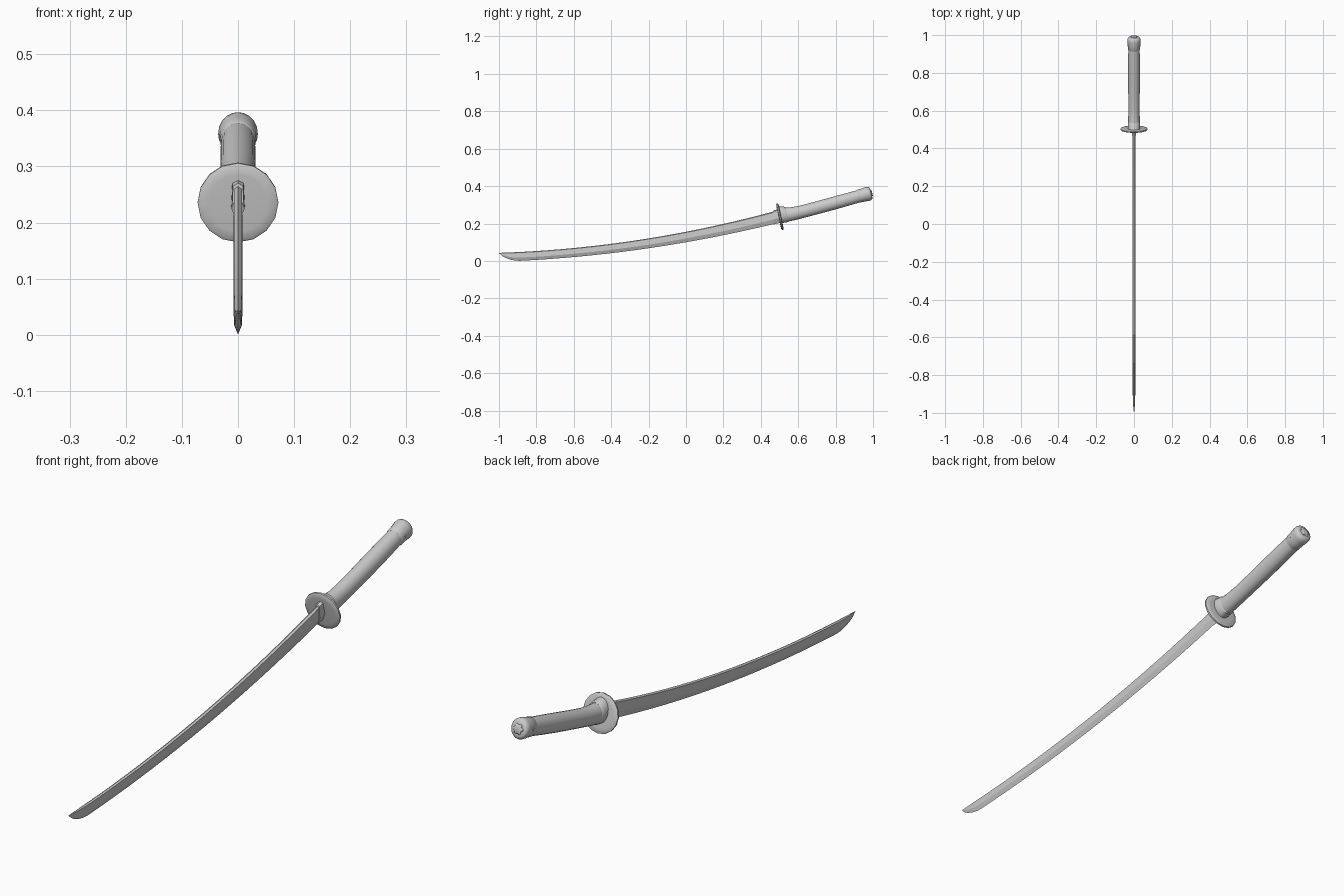
import bpy, bmesh, math
from mathutils import Vector

if "Cube" in bpy.data.objects:
    bpy.data.objects.remove(bpy.data.objects["Cube"])


def loft(name, rings, angle=35):
    """Skin a list of equal-length point rings, closing both ends."""
    bm = bmesh.new()
    vs = [[bm.verts.new(p) for p in r] for r in rings]
    n = len(rings[0])
    for a, b in zip(vs, vs[1:]):
        for i in range(n):
            j = (i + 1) % n
            bm.faces.new((a[i], a[j], b[j], b[i]))
    bm.faces.new(vs[0])
    bm.faces.new(vs[-1])
    bmesh.ops.remove_doubles(bm, verts=bm.verts, dist=1e-5)
    bmesh.ops.recalc_face_normals(bm, faces=bm.faces)
    me = bpy.data.meshes.new(name)
    bm.to_mesh(me)
    bm.free()
    ob = bpy.data.objects.new(name, me)
    bpy.context.collection.objects.link(ob)
    bpy.ops.object.select_all(action='DESELECT')
    ob.select_set(True)
    bpy.context.view_layer.objects.active = ob
    bpy.ops.object.shade_smooth_by_angle(angle=math.radians(angle))
    return ob


def oval(y, z, rx, rz, tilt, n=20, lobes=0, depth=0):
    """Oval ring around an axis that rises by tilt degrees from +y."""
    t = math.radians(tilt)
    ring = []
    for i in range(n):
        a = 2 * math.pi * i / n
        k = 1 + depth * math.cos(lobes * a)
        u, v = rx * k * math.cos(a), rz * k * math.sin(a)
        ring.append(Vector((u, y - v * math.sin(t), z + v * math.cos(t))))
    return ring


def along(y, z, tilt, d):
    t = math.radians(tilt)
    return y + d * math.cos(t), z + d * math.sin(t)


# Blade: curved spine and cutting edge, ridged cross-section
def spine(y):
    return 0.156 + 0.1935 * y + 0.0807 * y * y


def edge(y):
    return 0.1 + 0.1745 * y + 0.0705 * y * y


def section(y, top, bot, w):
    h = top - bot
    half = [(w * 0.85, top - 0.07 * h), (w, bot + 0.36 * h)]
    return ([(0, y, top)] + [(x, y, z) for x, z in half] + [(0, y, bot)]
            + [(-x, y, z) for x, z in reversed(half)])


rings = [section(-1.0, 0.0435, 0.0425, 0.0004)]
for y, bot, w in [(-0.985, 0.028, 0.0025), (-0.965, 0.0165, 0.004),
                  (-0.94, 0.0075, 0.0055), (-0.915, 0.002, 0.0065)]:
    rings.append(section(y, spine(y), bot, w))
for i in range(19):
    y = -0.89 + 1.395 * i / 18
    rings.append(section(y, spine(y), edge(y), 0.007 + 0.001 * min(1, i / 5)))
loft("blade", rings, 20)

# Blade collar, a wedge sleeve in front of the guard
loft("blade_collar", [section(y, spine(y) + 0.006, edge(y) - 0.002, w)
                      for y, w in [(0.468, 0.0105), (0.475, 0.0115), (0.51, 0.0125)]], 25)

# Guard: thin round disc with softened rim
guard = []
for d, r in [(-0.007, 0.052), (-0.006, 0.067), (-0.003, 0.072),
             (0.003, 0.072), (0.006, 0.067), (0.007, 0.052)]:
    y, z = along(0.502, 0.236, 12, d)
    guard.append(oval(y, z, r, r, 12, 16))
loft("guard", guard, 40)

# Ferrule between guard and grip
loft("ferrule", [oval(0.506, 0.248, 0.033, 0.046, 12),
                 oval(0.536, 0.2485, 0.033, 0.042, 13),
                 oval(0.541, 0.249, 0.030, 0.038, 13)])

# Grip, waisted and gently curved
loft("grip", [oval(*s) for s in [
    (0.530, 0.247, 0.031, 0.039, 13), (0.565, 0.251, 0.0305, 0.036, 14),
    (0.62, 0.263, 0.030, 0.034, 15), (0.70, 0.284, 0.0305, 0.034, 15),
    (0.77, 0.303, 0.0315, 0.0345, 15), (0.86, 0.328, 0.0315, 0.034, 15),
    (0.92, 0.345, 0.030, 0.033, 15), (0.94, 0.350, 0.030, 0.033, 15)]])

# Pommel cap with rounded end
loft("pommel_cap", [oval(*s) for s in [
    (0.922, 0.3455, 0.030, 0.033, 15), (0.925, 0.3465, 0.032, 0.035, 15),
    (0.950, 0.353, 0.033, 0.036, 15), (0.968, 0.358, 0.0355, 0.038, 15),
    (0.980, 0.3605, 0.035, 0.0375, 15), (0.987, 0.362, 0.031, 0.033, 15),
    (0.990, 0.363, 0.024, 0.025, 15)]], 50)

# Flower-shaped inlay on the pommel end
loft("pommel_inlay", [oval(y, z, r, r, 15, 36, 6, 0.16) for y, z, r in [
    (0.987, 0.362, 0.018), (0.993, 0.3636, 0.018), (0.9955, 0.3642, 0.014)]], 50)

# Small pegs on the sides of the pommel cap
for side in (-1, 1):
    loft("cap_peg", [[(side * x, 0.945 + 0.005 * math.cos(k * math.pi / 4),
                       0.352 + 0.005 * math.sin(k * math.pi / 4)) for k in range(8)]
                     for x in (0.028, 0.034)])
